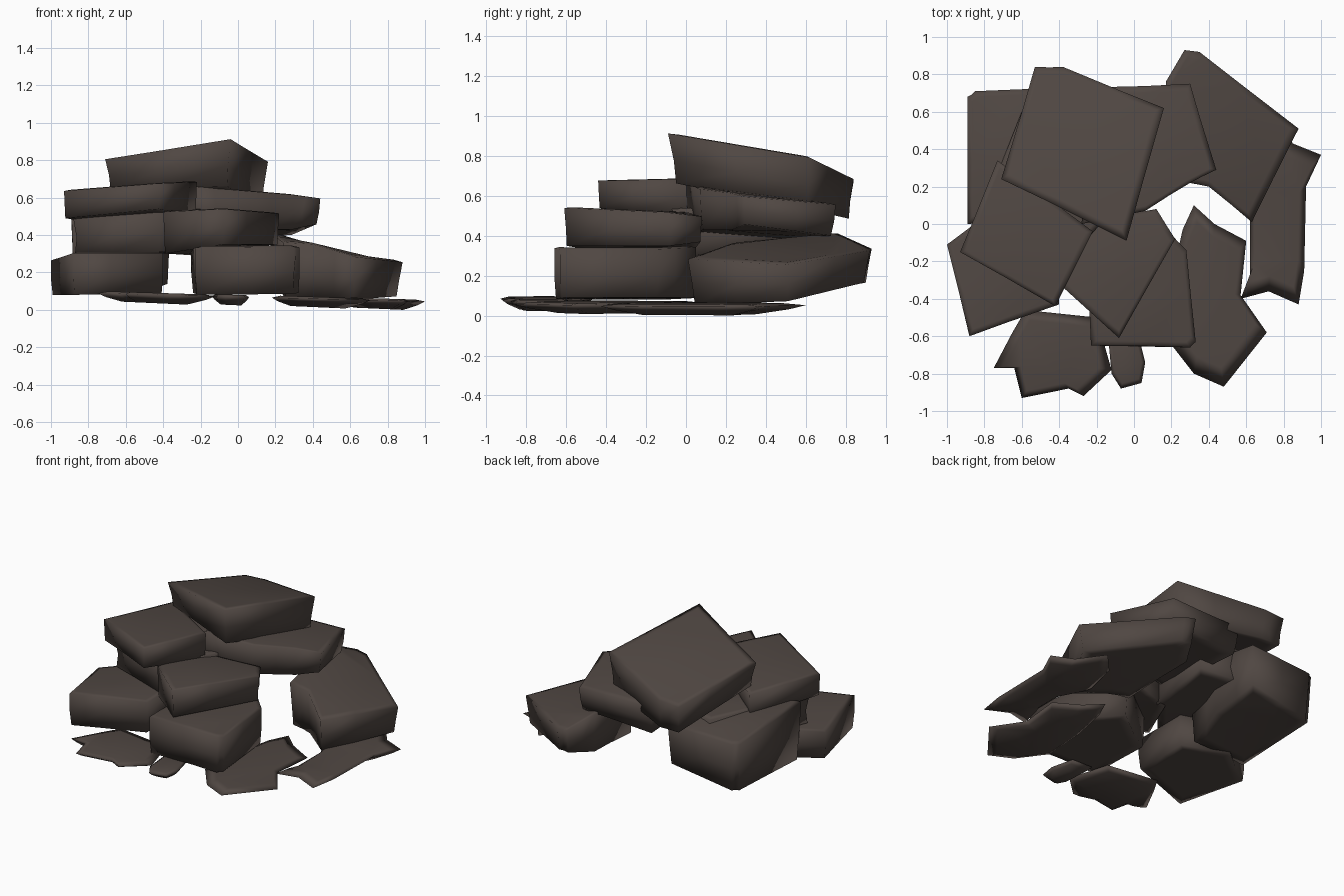
import bpy, bmesh, math, random
from mathutils import Vector

if "Cube" in bpy.data.objects:
    bpy.data.objects.remove(bpy.data.objects["Cube"])

random.seed(4)
stone = bpy.data.materials.new("dark brown stone")
stone.diffuse_color = (0.080, 0.063, 0.055, 1)
stone.use_nodes = True
stone.node_tree.nodes["Principled BSDF"].inputs["Base Color"].default_value = stone.diffuse_color


def loft(name, rings):
    """Closed smooth solid through a stack of equal-length rings."""
    bm = bmesh.new()
    vs = [[bm.verts.new(p) for p in r] for r in rings]
    n = len(vs[0])
    for a, b in zip(vs, vs[1:]):
        for i in range(n):
            j = (i + 1) % n
            bm.faces.new((a[i], a[j], b[j], b[i]))
    caps = [bm.faces.new(vs[0][::-1]), bm.faces.new(vs[-1])]
    bmesh.ops.triangulate(bm, faces=caps)
    bmesh.ops.recalc_face_normals(bm, faces=bm.faces)
    for f in bm.faces:
        f.smooth = True
    me = bpy.data.meshes.new(name)
    bm.to_mesh(me)
    bm.free()
    me.materials.append(stone)
    ob = bpy.data.objects.new(name, me)
    bpy.context.collection.objects.link(ob)
    return ob


def rock(name, corners, waist=0.95, base=0.92):
    """Slab from corners (x, y, top z, bottom z), slightly pinched at mid height."""
    pts = []
    for i, c in enumerate(corners):
        d = corners[(i + 1) % len(corners)]
        c, d = Vector(c), Vector(d)
        pts += [c, c.lerp(d, random.uniform(0.4, 0.6))]
    cx, cy, ct, cb = [sum(p[k] for p in pts) / len(pts) for k in range(4)]

    def ring(s, t, jit=0.0):
        out = []
        for i, p in enumerate(pts):
            k = s - (random.uniform(0, jit) if i % 2 else 0)
            top, bot = ct + (p[2] - ct) * min(1, k), cb + (p[3] - cb) * min(1, k)
            out.append((cx + (p[0] - cx) * k, cy + (p[1] - cy) * k, bot + (top - bot) * t))
        return out
    loft(name, [ring(base * 0.8, 0), ring(base, 0, 0.03), ring(waist, 0.45, 0.06),
                ring(1, 0.97, 0.01), ring(0.9, 1)])


def plate(name, outline):
    """Thin ground stone: sharp rim with a shallow belly underneath."""
    cx = sum(p[0] for p in outline) / len(outline)
    cy = sum(p[1] for p in outline) / len(outline)

    def ring(s, dz):
        return [(cx + (x - cx) * s, cy + (y - cy) * s, 0.07 - 0.025 * x + dz)
                for x, y in outline]
    loft(name, [ring(0.55, -0.045), ring(0.85, -0.02), ring(1, 0), ring(0.8, 0.01)])


# Top and upper slabs
rock("top_slab", [(-.04, -.09, .92, .67), (.16, .62, .80, .53), (-.38, .84, .69, .48),
                  (-.53, .84, .68, .48), (-.71, .24, .81, .65)], 0.95, 0.93)
rock("upper_left_slab", [(-.93, -.15, .64, .49), (-.42, -.44, .68, .54), (-.22, -.04, .69, .50),
                         (-.73, .34, .63, .45)], 0.99, 0.98)
rock("upper_right_slab", [(.44, .29, .60, .46), (.30, .75, .56, .40), (-.25, .73, .56, .36),
                          (-.28, .0, .67, .42), (.06, .07, .64, .43), (.30, .22, .62, .43)], 0.98, 0.94)

# Middle stones
rock("middle_front_slab", [(-.40, -.32, .53, .30), (-.08, -.61, .545, .35), (.22, -.08, .52, .35),
                           (.12, .08, .50, .37), (-.25, .02, .52, .29)], 0.98, 0.97)
rock("middle_left_stone", [(-.88, -.10, .49, .30), (-.42, -.28, .54, .31), (-.18, .0, .54, .30),
                           (-.13, .5, .54, .32), (-.6, .6, .52, .30)], 0.96, 0.98)
rock("back_left_boulder", [(-.89, .0, .50, .09), (-.45, .02, .54, .10), (-.36, .35, .54, .14),
                           (-.37, .73, .48, .20), (-.85, .71, .46, .12), (-.89, .68, .46, .12)], 0.97, 0.94)

# Bottom boulders
rock("front_boulder", [(-.23, -.65, .34, .08), (.30, -.66, .345, .085), (.33, -.63, .34, .09),
                       (.28, -.14, .34, .09), (.10, .05, .35, .09), (-.25, -.2, .33, .09)], 1.0, 0.97)
rock("left_boulder", [(-1, -.11, .27, .08), (-.88, -.60, .31, .08), (-.40, -.43, .31, .09),
                      (-.40, -.02, .31, .09), (-.72, .10, .30, .09)], 1.0, 0.97)
rock("right_boulder", [(.24, .23, .37, .06), (.40, .20, .36, .05), (.63, .01, .29, .05), (.88, .51, .26, .07),
                       (.35, .92, .33, .17), (.27, .93, .34, .17), (.17, .76, .42, .14)], 0.96, 0.93)

# Flat ground stones
plate("ground_plate_right", [(1, .37), (.85, .43), (.72, .60), (.58, .45), (.52, .20), (.62, .03),
                             (.62, -.27), (.57, -.40), (.72, -.36), (.88, -.43), (.91, -.25), (.92, .2)])
plate("ground_plate_middle", [(.32, .10), (.43, .0), (.60, -.09), (.57, -.38), (.71, -.58), (.48, -.87),
                              (.32, -.80), (.18, -.62), (.2, -.3), (.26, -.03)])
plate("ground_plate_front", [(-.12, -.80), (-.07, -.88), (.04, -.85), (.06, -.74), (.02, -.58), (-.14, -.58)])
plate("ground_plate_left", [(-.75, -.77), (-.65, -.58), (-.58, -.46), (-.2, -.50), (-.12, -.78), (-.27, -.92),
                            (-.35, -.88), (-.6, -.93), (-.64, -.77)])
